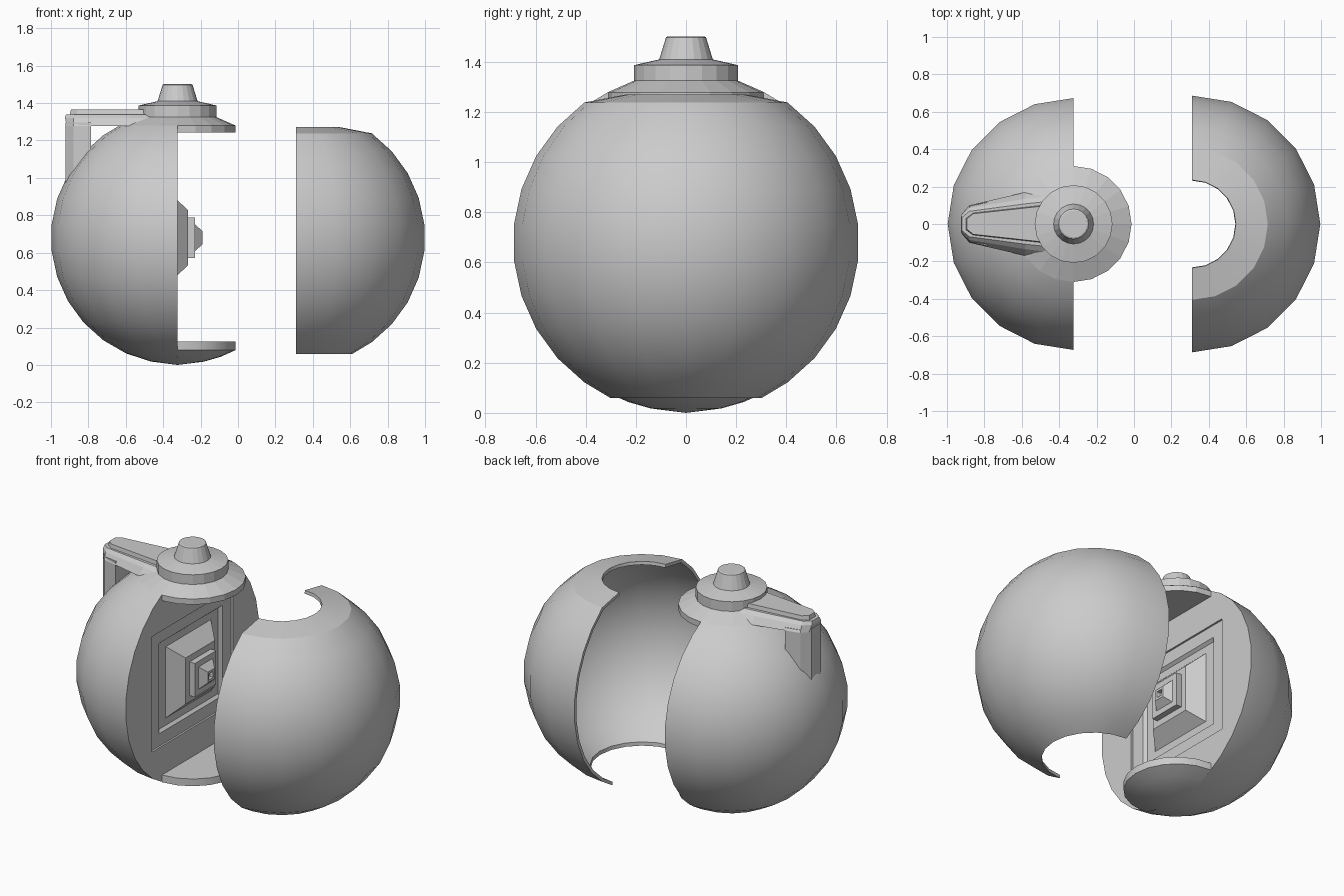
import bpy, bmesh
from math import sin, cos, radians, pi

if "Cube" in bpy.data.objects:
    bpy.data.objects.remove(bpy.data.objects["Cube"])

CZ = 0.685          # height of both sphere centres
LX, LR = -0.323, 0.677   # solid half: centre x, radius
RX, RR = 0.31, 0.69      # shell half


def finish(name, bm, smooth):
    bmesh.ops.remove_doubles(bm, verts=bm.verts, dist=1e-5)
    bmesh.ops.recalc_face_normals(bm, faces=bm.faces)
    me = bpy.data.meshes.new(name)
    bm.to_mesh(me)
    bm.free()
    ob = bpy.data.objects.new(name, me)
    bpy.context.collection.objects.link(ob)
    if smooth:
        shade(ob)
    return ob


def activate(ob):
    bpy.ops.object.select_all(action='DESELECT')
    ob.select_set(True)
    bpy.context.view_layer.objects.active = ob


def shade(ob):
    activate(ob)
    bpy.ops.object.shade_smooth_by_angle(angle=radians(24))


def lathe(name, prof, cx, start=0, sweep=360, closed=False, caps=False, smooth=False):
    """Turn an (r, z) profile about a vertical axis in 18 degree steps."""
    bm = bmesh.new()
    steps = round(sweep / 18)
    rows = []
    for i in range(steps + 1):
        a = radians(start + i * 18)
        rows.append([bm.verts.new((cx + r * cos(a), r * sin(a), z)) for r, z in prof])
    n = len(prof)
    for a, b in zip(rows, rows[1:]):
        for j in range(n if closed else n - 1):
            k = (j + 1) % n
            f = [a[j], a[k], b[k], b[j]]
            if prof[j][0] == 0:
                f = [a[j], a[k], b[k]]
            elif prof[k][0] == 0:
                f = [a[j], a[k], b[j]]
            if prof[j][0] + prof[k][0] > 0:
                bm.faces.new(f)
    if caps:
        bm.faces.new(rows[0])
        bm.faces.new(rows[-1])
    return finish(name, bm, smooth)


def loft(name, loops):
    """Skin a stack of equal-length loops and cap both ends."""
    bm = bmesh.new()
    rows = [[bm.verts.new(p) for p in lp] for lp in loops]
    n = len(rows[0])
    for a, b in zip(rows, rows[1:]):
        for j in range(n):
            k = (j + 1) % n
            bm.faces.new((a[j], a[k], b[k], b[j]))
    bm.faces.new(rows[0])
    bm.faces.new(rows[-1])
    return finish(name, bm, False)


def mirrored(half, z):
    return [(x, y, z) for x, y in half] + [(x, -y, z) for x, y in reversed(half)]


def rect(x, hy, hz):
    return [(x, -hy, CZ - hz), (x, hy, CZ - hz), (x, hy, CZ + hz), (x, -hy, CZ + hz)]


def arc(r, angles):
    return [(r * sin(radians(a)), CZ - r * cos(radians(a))) for a in angles]


# Solid left half with a stepped recess in its flat face
dome = lathe("solid_half", [(0, CZ - LR - 0.003)] + arc(LR, range(12, 145, 12))
             + [(0.31, 1.285), (0, 1.285)], LX, 90, 180, caps=True)
recess = loft("recess_cutter", [rect(LX + 0.1, 0.41, 0.37), rect(LX - 0.012, 0.41, 0.37),
                                rect(LX - 0.012, 0.32, 0.29), rect(LX - 0.03, 0.30, 0.275)])
recess.hide_render = True
mod = dome.modifiers.new("recess", 'BOOLEAN')
mod.operation, mod.solver, mod.object = 'DIFFERENCE', 'EXACT', recess
activate(dome)
bpy.ops.object.modifier_apply(modifier=mod.name)
bpy.data.objects.remove(recess)
shade(dome)

# Stepped square core on the flat face
core = [(-0.36, 0.235), (-0.268, 0.148), (-0.268, 0.108), (-0.23, 0.108),
        (-0.23, 0.072), (-0.19, 0.035), (-0.19, 0.02), (-0.21, 0.015)]
loft("inner_core", [rect(x, h, h) for x, h in core])

# Half-disc foot and half-disc lid that fill the shell openings
lathe("bottom_plate", [(0, 0.13), (0.31, 0.13), (0.31, 0.084)]
      + arc(LR, (20, 12)) + [(0, CZ - LR - 0.003)], LX, -90, 180, smooth=True)
lathe("top_plate", [(0, 1.248), (0.31, 1.248), (0.31, 1.284), (0.2, 1.332)], LX, -90, 180)

# Collar and knob
lathe("knob", [(0.31, 1.285), (0.208, 1.33), (0.208, 1.392), (0.107, 1.415),
               (0.08, 1.503), (0.072, 1.507), (0, 1.507)], LX)

# Lever arm: bevelled beam, raised plate and downward post
loft("arm_beam", [mirrored([(-0.45, 0.185), (-0.58, 0.17), (-0.88, 0.10), (-0.915, 0.06)], 1.282),
                  mirrored([(-0.45, 0.15), (-0.58, 0.135), (-0.88, 0.085), (-0.925, 0.045)], 1.325),
                  mirrored([(-0.45, 0.122), (-0.58, 0.108), (-0.88, 0.068), (-0.92, 0.035)], 1.345)])
loft("arm_plate", [mirrored([(-0.45, 0.105), (-0.86, 0.06), (-0.9, 0.03)], 1.34),
                   mirrored([(-0.45, 0.1), (-0.86, 0.055), (-0.893, 0.028)], 1.37)])
loft("arm_post", [mirrored([(-0.785, 0.118), (-0.88, 0.095), (-0.923, 0.048)], z)
                  for z in (0.96, 1.30)])

# Hollow right half with round openings at top and bottom
wall = 0.02
outer = arc(RR, [154.2 - 180 + 51.6] + list(range(36, 145, 12))) + [(0.235, 1.276)]
inner = [(0.232, 1.256)] + arc(RR - wall, list(range(144, 35, -12)) + [26.8])
bm_prof = outer + inner
lathe("shell_half", bm_prof, RX, -90, 180, closed=True, caps=True, smooth=True)

# Rest the lowest point on the ground
low = min((o.matrix_world @ v.co).z for o in bpy.data.objects for v in o.data.vertices)
for o in bpy.data.objects:
    o.location.z -= low
